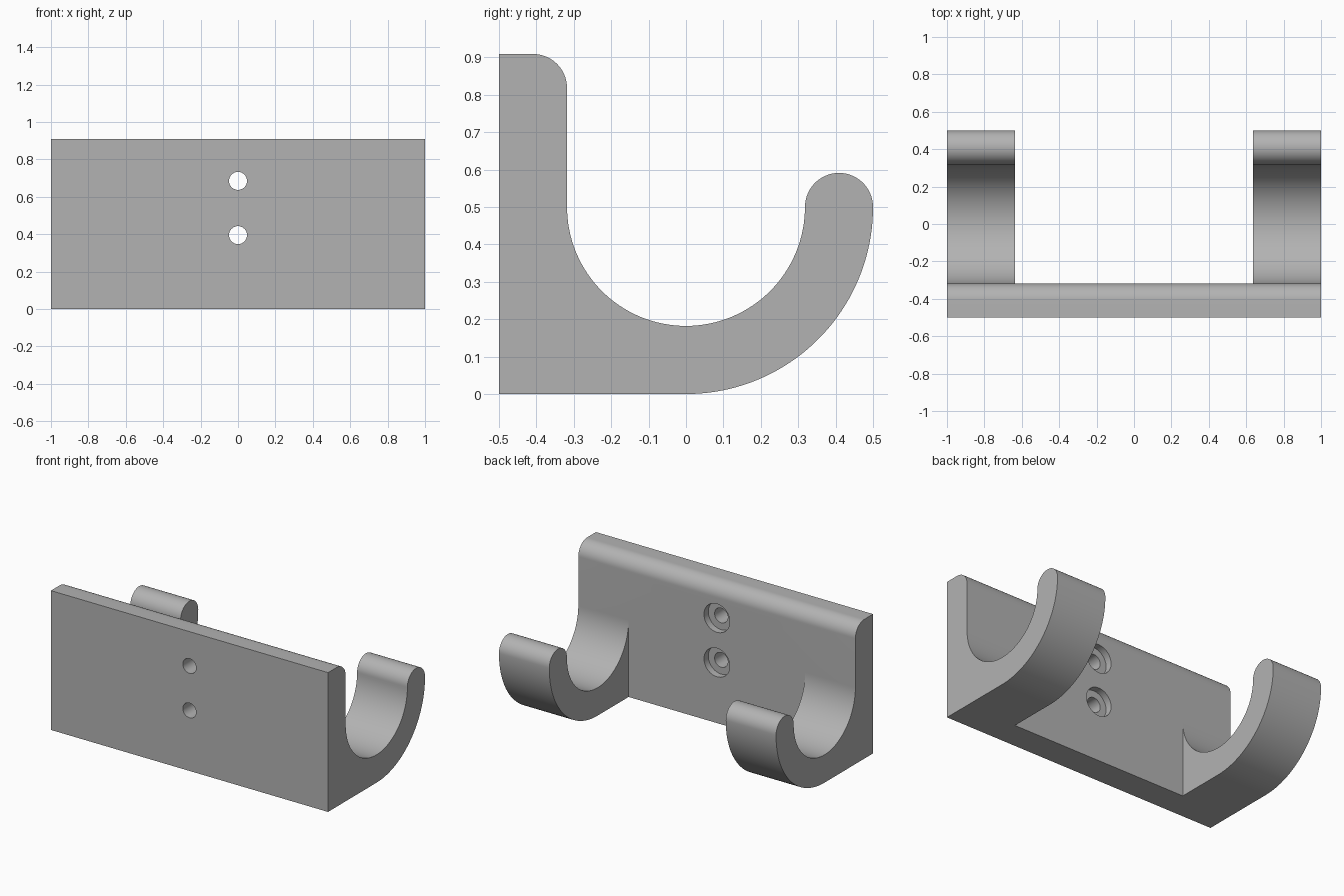
import bpy, bmesh
from math import sin, cos, radians

cube = bpy.data.objects.get("Cube")
if cube:
    bpy.data.objects.remove(cube, do_unlink=True)

# Main dimensions
OUTER = 0.5            # outer hook radius, also half the depth
INNER = 0.318          # inner hook radius
TIP = (OUTER - INNER) / 2
MID = (OUTER + INNER) / 2
HEIGHT = 0.909
HOOK_X = 0.637         # inner side of each hook

grey = bpy.data.materials.new("plain grey")
grey.use_nodes = True
colour = (0.45, 0.45, 0.45, 1)
grey.diffuse_color = colour
grey.node_tree.nodes["Principled BSDF"].inputs["Base Color"].default_value = colour


def arc(cy, cz, r, start, end, steps):
    """Points of an arc in the side plane, angles in degrees."""
    angles = [radians(start + (end - start) * i / steps) for i in range(steps + 1)]
    return [(cy + r * cos(a), cz + r * sin(a)) for a in angles]


def extrude_profile(name, profile, x0, x1):
    """Extrude a side profile of (y, z) points from x0 to x1."""
    bm = bmesh.new()
    face = bm.faces.new([bm.verts.new((x0, y, z)) for y, z in profile])
    ext = bmesh.ops.extrude_face_region(bm, geom=[face])
    verts = [g for g in ext["geom"] if isinstance(g, bmesh.types.BMVert)]
    bmesh.ops.translate(bm, verts=verts, vec=(x1 - x0, 0, 0))
    bmesh.ops.recalc_face_normals(bm, faces=bm.faces)
    mesh = bpy.data.meshes.new(name)
    bm.to_mesh(mesh)
    bm.free()
    mesh.materials.append(grey)
    obj = bpy.data.objects.new(name, mesh)
    bpy.context.collection.objects.link(obj)
    return obj


def drill(name, z, r, y0, y1):
    """Cylinder cutter along y."""
    bpy.ops.mesh.primitive_cylinder_add(vertices=48, radius=r, depth=y1 - y0,
                                        location=(0, (y0 + y1) / 2, z),
                                        rotation=(radians(90), 0, 0))
    obj = bpy.context.object
    obj.name = name
    obj.data.materials.append(grey)
    return obj


def combine(target, tool, operation):
    """Apply a boolean and remove the tool object."""
    bpy.context.view_layer.objects.active = target
    mod = target.modifiers.new(operation, "BOOLEAN")
    mod.operation = operation
    mod.solver = "EXACT"
    mod.object = tool
    bpy.ops.object.modifier_apply(modifier=mod.name)
    bpy.data.objects.remove(tool, do_unlink=True)


# Back plate with a rounded top edge
plate_profile = [(-OUTER, 0), (-INNER, 0), (-INNER, OUTER)]
plate_profile += arc(-MID, HEIGHT - TIP, TIP, 0, 90, 16) + [(-OUTER, HEIGHT)]
bracket = extrude_profile("wall_bracket", plate_profile, -1, 1)

# Curved hooks at both ends, sunk into the plate
hook_profile = [(-MID, 0)]
hook_profile += arc(0, OUTER, OUTER, -90, 0, 40)
hook_profile += arc(MID, OUTER, TIP, 0, 180, 32)[1:]
hook_profile += arc(0, OUTER, INNER, 0, -180, 64)[1:]
hook_profile += [(-MID, OUTER)]
for side in (-1, 1):
    hook = extrude_profile("hook", hook_profile, side * HOOK_X, side)
    combine(bracket, hook, "UNION")

# Screw holes with counterbores on the hook side
for z in (0.395, 0.685):
    combine(bracket, drill("screw_hole", z, 0.048, -0.6, -0.2), "DIFFERENCE")
    combine(bracket, drill("counterbore", z, 0.093, -INNER - 0.045, -0.2), "DIFFERENCE")

# Smooth curves, crisp edges
bpy.ops.object.select_all(action="DESELECT")
bracket.select_set(True)
bpy.context.view_layer.objects.active = bracket
bpy.ops.object.shade_smooth_by_angle(angle=radians(30))
